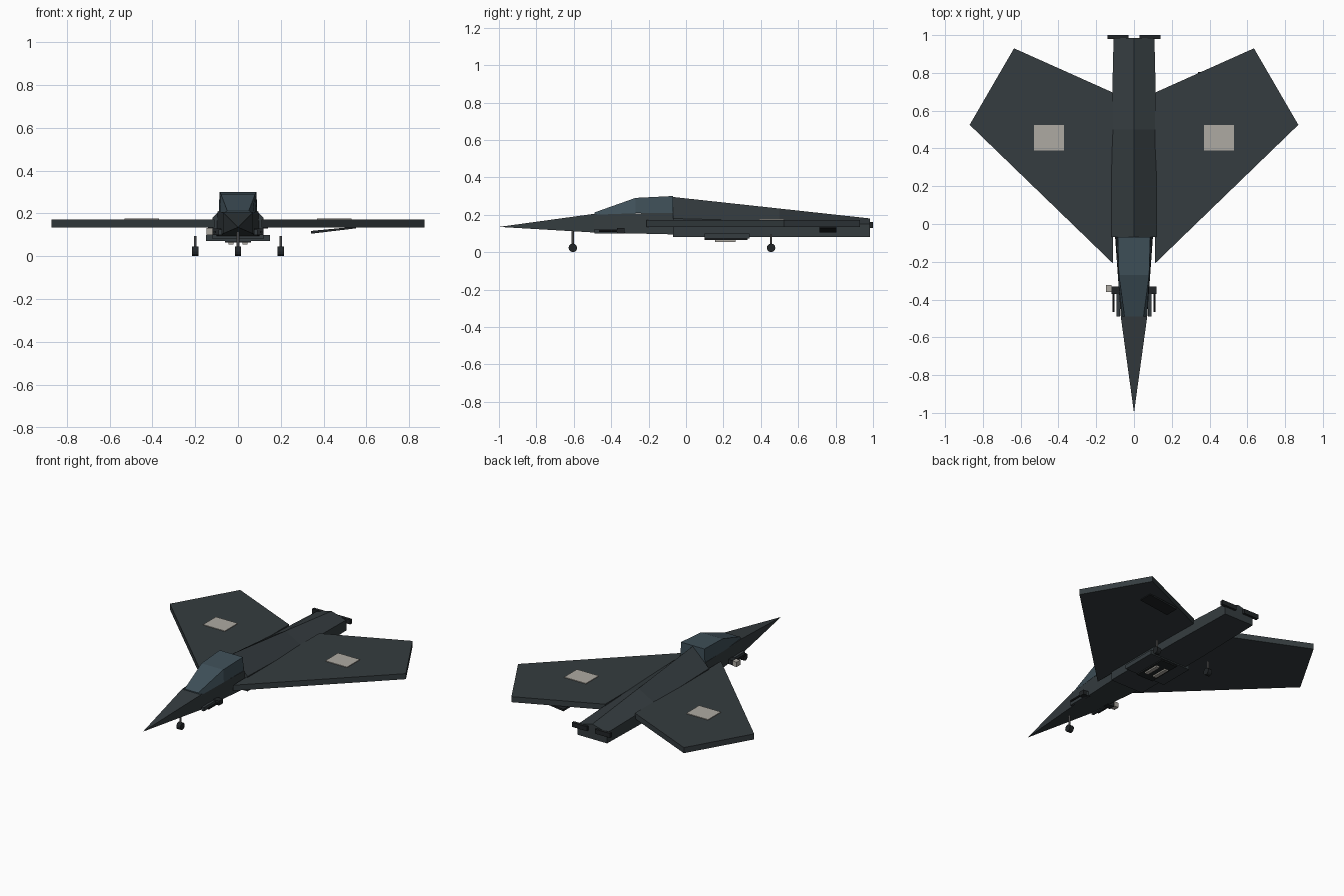
import bpy, bmesh, math

if "Cube" in bpy.data.objects:
    bpy.data.objects.remove(bpy.data.objects["Cube"])


def material(name, rgb):
    m = bpy.data.materials.new(name)
    m.diffuse_color = (*rgb, 1)
    m.use_nodes = True
    m.node_tree.nodes["Principled BSDF"].inputs["Base Color"].default_value = m.diffuse_color
    return m


HULL = material("dark_hull", (0.035, 0.045, 0.05))
GLASS = material("canopy_tint", (0.05, 0.08, 0.1))
BLACK = material("black", (0.015, 0.018, 0.02))
PALE = material("pale_panel", (0.42, 0.4, 0.36))
STEEL = material("strut_steel", (0.2, 0.2, 0.2))


def finish(name, bm, mat):
    bmesh.ops.recalc_face_normals(bm, faces=bm.faces)
    me = bpy.data.meshes.new(name)
    bm.to_mesh(me)
    bm.free()
    me.materials.append(mat)
    ob = bpy.data.objects.new(name, me)
    bpy.context.collection.objects.link(ob)
    return ob


def loft(name, sections, mat):
    """Skin a list of equal-length point rings and cap both ends."""
    bm = bmesh.new()
    rings = [[bm.verts.new(p) for p in s] for s in sections]
    n = len(rings[0])
    for a, b in zip(rings, rings[1:]):
        for i in range(n):
            j = (i + 1) % n
            bm.faces.new((a[i], a[j], b[j], b[i]))
    bm.faces.new(rings[0])
    bm.faces.new(rings[-1])
    bmesh.ops.remove_doubles(bm, verts=bm.verts, dist=0.0005)
    return finish(name, bm, mat)


def quad(y, wb, wt, zb, zt, yt=None):
    yt = y if yt is None else yt
    return [(-wb, y, zb), (wb, y, zb), (wt, yt, zt), (-wt, yt, zt)]


def box(name, x, y, z, mat):
    return loft(name, [[(x[0], v, z[0]), (x[1], v, z[0]), (x[1], v, z[1]), (x[0], v, z[1])]
                       for v in y], mat)


def rod(name, centre, radius, length, axis, mat, sides=10):
    rot = {"x": (0, math.pi / 2, 0), "y": (math.pi / 2, 0, 0), "z": (0, 0, 0)}[axis]
    bpy.ops.mesh.primitive_cylinder_add(vertices=sides, radius=radius, depth=length,
                                        location=centre, rotation=rot)
    ob = bpy.context.object
    ob.name = name
    ob.data.materials.append(mat)
    return ob


# Nose spike
bm = bmesh.new()
tip = bm.verts.new((0, -1, 0.135))
base = [bm.verts.new(p) for p in quad(-0.49, 0.07, 0.07, 0.105, 0.205)]
for i in range(4):
    bm.faces.new((tip, base[i], base[(i + 1) % 4]))
bm.faces.new(base)
finish("nose", bm, HULL)

# Cockpit tub and faceted canopy
loft("cockpit_tub", [quad(-0.49, 0.07, 0.07, 0.105, 0.205),
                     quad(-0.07, 0.1, 0.095, 0.095, 0.21)], HULL)
loft("canopy", [quad(-0.49, 0.07, 0.05, 0.2, 0.212),
                quad(-0.27, 0.085, 0.08, 0.208, 0.29),
                quad(-0.07, 0.09, 0.086, 0.21, 0.3)], GLASS)


# Ridged rear fuselage
def hull(y, w, shoulder, peak, low):
    return [(-w, y, low), (w, y, low), (w, y, shoulder), (0, y, peak), (-w, y, shoulder)]


loft("fuselage", [hull(-0.07, 0.12, 0.18, 0.295, 0.08),
                  hull(0.5, 0.12, 0.165, 0.233, 0.08),
                  hull(0.985, 0.108, 0.15, 0.18, 0.08)], HULL)

# Belly bay with pale lights
box("belly_bay", (-0.15, 0.15), (0.1, 0.34), (0.072, 0.1), HULL)
box("belly_hatch", (-0.06, 0.06), (0.1, 0.33), (0.064, 0.075), BLACK)

for s, side in ((-1, "left"), (1, "right")):
    def span(a, b):
        return (s * a, s * b)

    # Swept wing plate and its pale square
    outline = [(0.11, -0.21), (0.87, 0.525), (0.635, 0.93), (0.11, 0.695)]
    loft(side + "_wing", [[(s * x, y, z) for x, y in outline] for z in (0.135, 0.172)], HULL)
    box(side + "_wing_panel", span(0.37, 0.53), (0.39, 0.525), (0.165, 0.176), PALE)

    # Tail bars
    box(side + "_tail_bar", span(0.03, 0.14), (0.98, 1.0), (0.13, 0.16), BLACK)

    # Side pods and gun barrels
    box(side + "_pod", span(0.07, 0.12), (-0.37, -0.33), (0.1, 0.13), BLACK)
    box(side + "_pod_rail", span(0.075, 0.092), (-0.49, -0.33), (0.1, 0.125), HULL)
    rod(side + "_gun", (s * 0.108, -0.405, 0.113), 0.006, 0.12, "y", BLACK, 8)
    box(side + "_belly_light", span(0.02, 0.045), (0.155, 0.265), (0.055, 0.067), PALE)

# Sensor cube on the left pod and a drooped flap under the right wing
box("sensor_cube", (-0.148, -0.118), (-0.36, -0.322), (0.1, 0.132), PALE)
loft("drooped_flap", [[(0.34, y, 0.105), (0.55, y, 0.13), (0.55, y, 0.138), (0.34, y, 0.118)]
                      for y in (0.715, 0.805)], BLACK)

# Landing gear
for name, x, y in (("nose", 0, -0.605), ("left", -0.2, 0.455), ("right", 0.2, 0.455)):
    top = 0.118 if name == "nose" else 0.095
    rod(name + "_wheel", (x, y, 0.023), 0.023, 0.03, "x", BLACK, 12)
    rod(name + "_strut", (x, y, (0.03 + top) / 2), 0.006, top - 0.03, "z", STEEL, 8)
